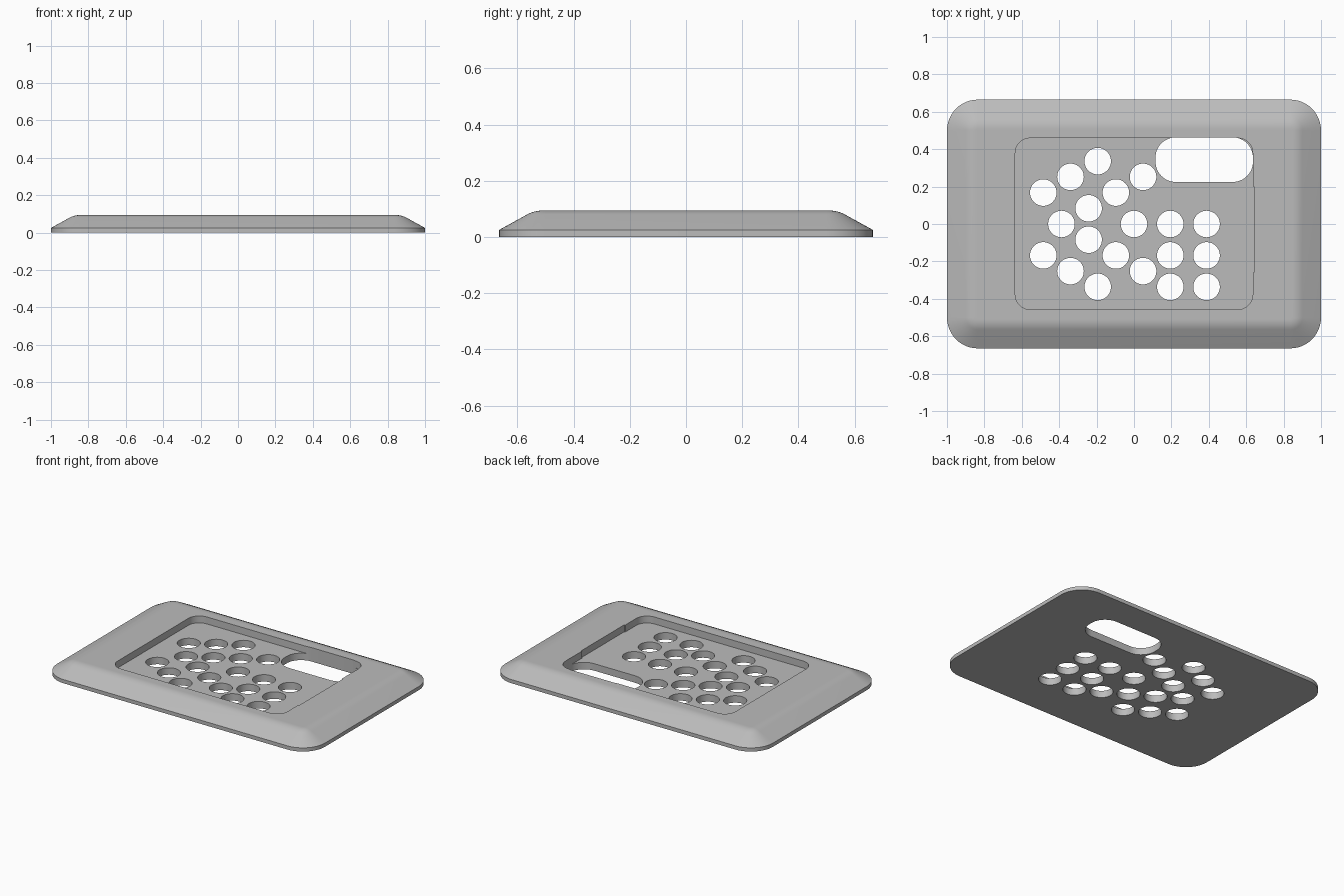
import bpy, bmesh, math

if "Cube" in bpy.data.objects:
    bpy.data.objects.remove(bpy.data.objects["Cube"], do_unlink=True)

HX, HY, HEIGHT, RIM = 1.0, 0.665, 0.094, 0.025
CORNER, FLOOR = 0.165, 0.047

grey = bpy.data.materials.new("plain grey")
grey.use_nodes = True
grey.diffuse_color = (0.5, 0.5, 0.5, 1)
grey.node_tree.nodes["Principled BSDF"].inputs["Base Color"].default_value = (0.5, 0.5, 0.5, 1)


def rounded_rect(x0, x1, y0, y1, r, steps=12):
    """Counter-clockwise outline, from the +x+y corner to the +x-y corner."""
    pts = []
    corners = [(x1 - r, y1 - r), (x0 + r, y1 - r), (x0 + r, y0 + r), (x1 - r, y0 + r)]
    for i, (cx, cy) in enumerate(corners):
        for s in range(steps + 1):
            a = (i + s / steps) * math.pi / 2
            pts.append((cx + r * math.cos(a), cy + r * math.sin(a)))
    return pts


def loft(bm, layers):
    """Closed solid through a stack of (outline, z) layers."""
    rings = [[bm.verts.new((x, y, z)) for x, y in pts] for pts, z in layers]
    for low, high in zip(rings, rings[1:]):
        for i in range(len(low)):
            j = (i + 1) % len(low)
            bm.faces.new((low[i], low[j], high[j], high[i]))
    bm.faces.new(rings[0][::-1])
    bm.faces.new(rings[-1])


def make_object(name, solids):
    bm = bmesh.new()
    for layers in solids:
        loft(bm, layers)
    mesh = bpy.data.meshes.new(name)
    bm.to_mesh(mesh)
    bm.free()
    mesh.materials.append(grey)
    obj = bpy.data.objects.new(name, mesh)
    bpy.context.collection.objects.link(obj)
    return obj


# Plate: upright rim, sloped side, then an arc easing into the flat top
profile = [(0, 0), (0, RIM)]
slope, arc = math.radians(29), 0.115
for s in range(7):
    a = slope * (1 - s / 6)
    profile.append((0.155 - arc * math.sin(a), HEIGHT - arc * (1 - math.cos(a))))
profile.append((0.162, HEIGHT))
plate = make_object("cover_plate", [[
    (rounded_rect(d - HX, HX - d, d - HY, HY - d, CORNER - d), z) for d, z in profile]])

# Recess with a shallow widening along its left wall
edge = 0.635
recess = rounded_rect(-edge, edge, -0.457, 0.459, 0.08)
recess += [(edge, -0.26), (edge + 0.007, -0.26), (edge + 0.007, 0.2), (edge, 0.2)]
recess_cutter = make_object("recess_cutter", [[(recess, FLOOR), (recess, 0.2)]])

# Round holes: slanted rows mirrored front to back, plus a square grid
dx, dy, radius = 0.1455, 0.084, 0.071
centres = [(-0.388, 0), (0, 0), (0.194, 0), (0.388, 0)]
for side in (1, -1):
    centres += [(-0.194 - dx * k, side * (4 - k) * dy) for k in range(3)]
    centres += [(-0.388 + dx * k, side * k * dy) for k in (1, 2, 3)]
centres += [(x, -k * dy) for x in (0.194, 0.388) for k in (2, 4)]
outlines = [[(cx + radius * math.cos(t * math.pi / 24), cy + radius * math.sin(t * math.pi / 24))
             for t in range(48)] for cx, cy in centres]

# Long rounded slot in the back left corner of the recess
outlines.append(rounded_rect(0.115, 0.636, 0.225, 0.463, 0.108))
hole_cutter = make_object("hole_cutter", [[(o, -0.1), (o, 0.2)] for o in outlines])

# Cut, apply and tidy
bpy.ops.object.select_all(action="DESELECT")
bpy.context.view_layer.objects.active = plate
plate.select_set(True)
for cutter in (recess_cutter, hole_cutter):
    cutter.hide_render = True
    mod = plate.modifiers.new("cut", "BOOLEAN")
    mod.operation, mod.solver, mod.object = "DIFFERENCE", "EXACT", cutter
    bpy.ops.object.modifier_apply(modifier=mod.name)
    bpy.data.objects.remove(cutter, do_unlink=True)
bpy.ops.object.shade_smooth_by_angle(angle=math.radians(30))
